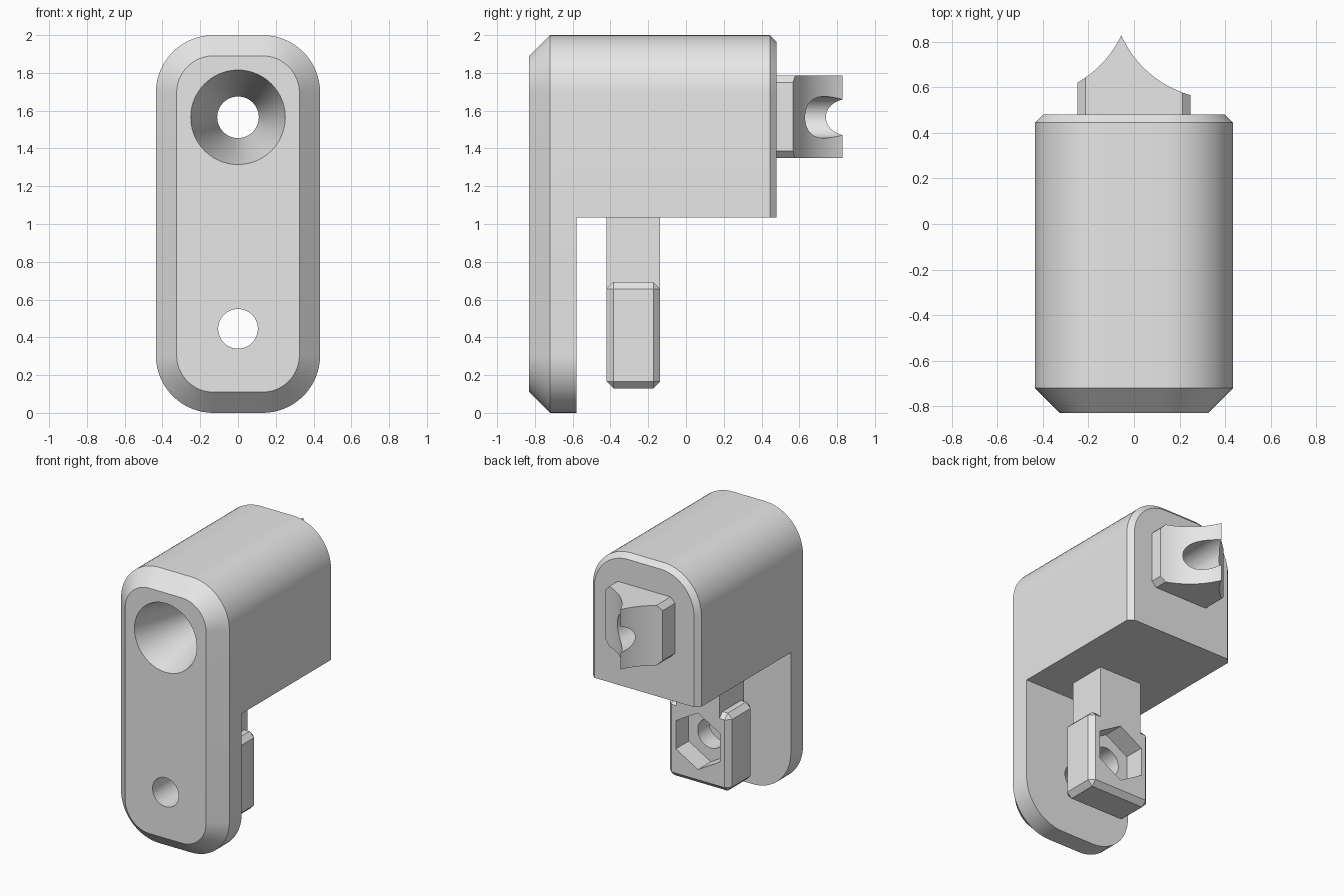
import bpy
import bmesh
from math import cos, sin, pi, radians

cube = bpy.data.objects.get("Cube")
if cube:
    bpy.data.objects.remove(cube, do_unlink=True)

grey = bpy.data.materials.new("plain_grey")
grey.use_nodes = True
grey.diffuse_color = (0.8, 0.8, 0.8, 1)
grey.node_tree.nodes["Principled BSDF"].inputs["Base Color"].default_value = (0.8, 0.8, 0.8, 1)


def loft(name, sections):
    """Solid through matching (x, z) outlines placed along y."""
    bm = bmesh.new()
    rings = [[bm.verts.new((x, y, z)) for x, z in pts] for y, pts in sections]
    for a, b in zip(rings, rings[1:]):
        for i in range(len(a)):
            j = (i + 1) % len(a)
            bm.faces.new((a[i], a[j], b[j], b[i]))
    bm.faces.new(rings[0])
    bm.faces.new(rings[-1])
    bmesh.ops.recalc_face_normals(bm, faces=bm.faces)
    mesh = bpy.data.meshes.new(name)
    bm.to_mesh(mesh)
    bm.free()
    mesh.materials.append(grey)
    obj = bpy.data.objects.new(name, mesh)
    bpy.context.collection.objects.link(obj)
    return obj


def rounded(inset):
    """Rounded upright outline of the plate, shrunk by inset."""
    pts = []
    corners = ((0.13, 1.695), (-0.13, 1.695), (-0.13, 0.305), (0.13, 0.305))
    for q, (cx, cz) in enumerate(corners):
        for k in range(17):
            a = (q + k / 16) * pi / 2
            pts.append((cx + (0.305 - inset) * cos(a), cz + (0.305 - inset) * sin(a)))
    return pts


def circle(r, z, n=64):
    return [(r * sin(2 * pi * k / n), z + r * cos(2 * pi * k / n)) for k in range(n)]


def rect(x, z0, z1):
    return [(-x, z0), (x, z0), (x, z1), (-x, z1)]


def box(name, x, y0, y1, z0, z1):
    return loft(name, [(y0, rect(x, z0, z1)), (y1, rect(x, z0, z1))])


def apply(obj, mod):
    bpy.context.view_layer.objects.active = obj
    bpy.ops.object.modifier_apply(modifier=mod.name)


def boolean(obj, other, operation="DIFFERENCE"):
    mod = obj.modifiers.new(operation.lower(), "BOOLEAN")
    mod.operation = operation
    mod.solver = "EXACT"
    mod.object = other
    apply(obj, mod)


# Cutters
screw_hole = loft("screw_hole_cutter", [(-0.84, circle(0.253, 1.565)),
                                        (-0.33, circle(0.11, 1.565)),
                                        (1.0, circle(0.11, 1.565))])
bolt_hole = loft("bolt_hole_cutter", [(-1.0, circle(0.105, 0.445)), (0.1, circle(0.105, 0.445))])
nut_pocket = loft("nut_pocket_cutter", [(-0.285, circle(0.205, 0.445, 6)), (0.0, circle(0.205, 0.445, 6))])
under_space = box("under_space_cutter", 0.6, -0.58, 0.7, -0.2, 1.035)
cutters = [screw_hole, bolt_hole, nut_pocket, under_space]

# Body: front plate with the long upper block
body = loft("bracket_body", [(-0.83, rounded(0.11)), (-0.72, rounded(0)),
                             (0.445, rounded(0)), (0.48, rounded(0.035))])
for cutter in (under_space, screw_hole, bolt_hole):
    boolean(body, cutter)

# Nut holder: chamfered block hanging from a post
holder = box("nut_holder", 0.25, -0.42, -0.137, 0.13, 0.693)
bevel = holder.modifiers.new("chamfer", "BEVEL")
bevel.width = 0.036
bevel.segments = 1
apply(holder, bevel)
post = box("post_helper", 0.172, -0.42, -0.137, 0.3, 1.08)
boolean(holder, post, "UNION")
cutters.append(post)
for cutter in (bolt_hole, nut_pocket):
    boolean(holder, cutter)

# Saddle: chamfered stub hollowed by two upright round cuts
w, c, z0, z1 = 0.248, 0.036, 1.35, 1.785
outline = [(-w + c, z0), (w - c, z0), (w, z0 + c), (w, z1 - c),
           (w - c, z1), (-w + c, z1), (-w, z1 - c), (-w, z0 + c)]
saddle = loft("rear_saddle", [(0.44, outline), (0.85, outline)])
for x, y in ((0.374, 1.019), (-0.481, 1.029)):
    bpy.ops.mesh.primitive_cylinder_add(vertices=128, radius=0.47, depth=1, location=(x, y, 1.565))
    round_cut = bpy.context.object
    round_cut.name = "round_cutter"
    round_cut.data.materials.append(grey)
    cutters.append(round_cut)
    boolean(saddle, round_cut)
boolean(saddle, screw_hole)

# Remove helpers, then smooth the round surfaces
for cutter in cutters:
    bpy.data.objects.remove(cutter, do_unlink=True)
bpy.ops.object.select_all(action="DESELECT")
for part in (body, holder, saddle):
    part.select_set(True)
bpy.context.view_layer.objects.active = body
bpy.ops.object.shade_smooth_by_angle(angle=radians(25))
